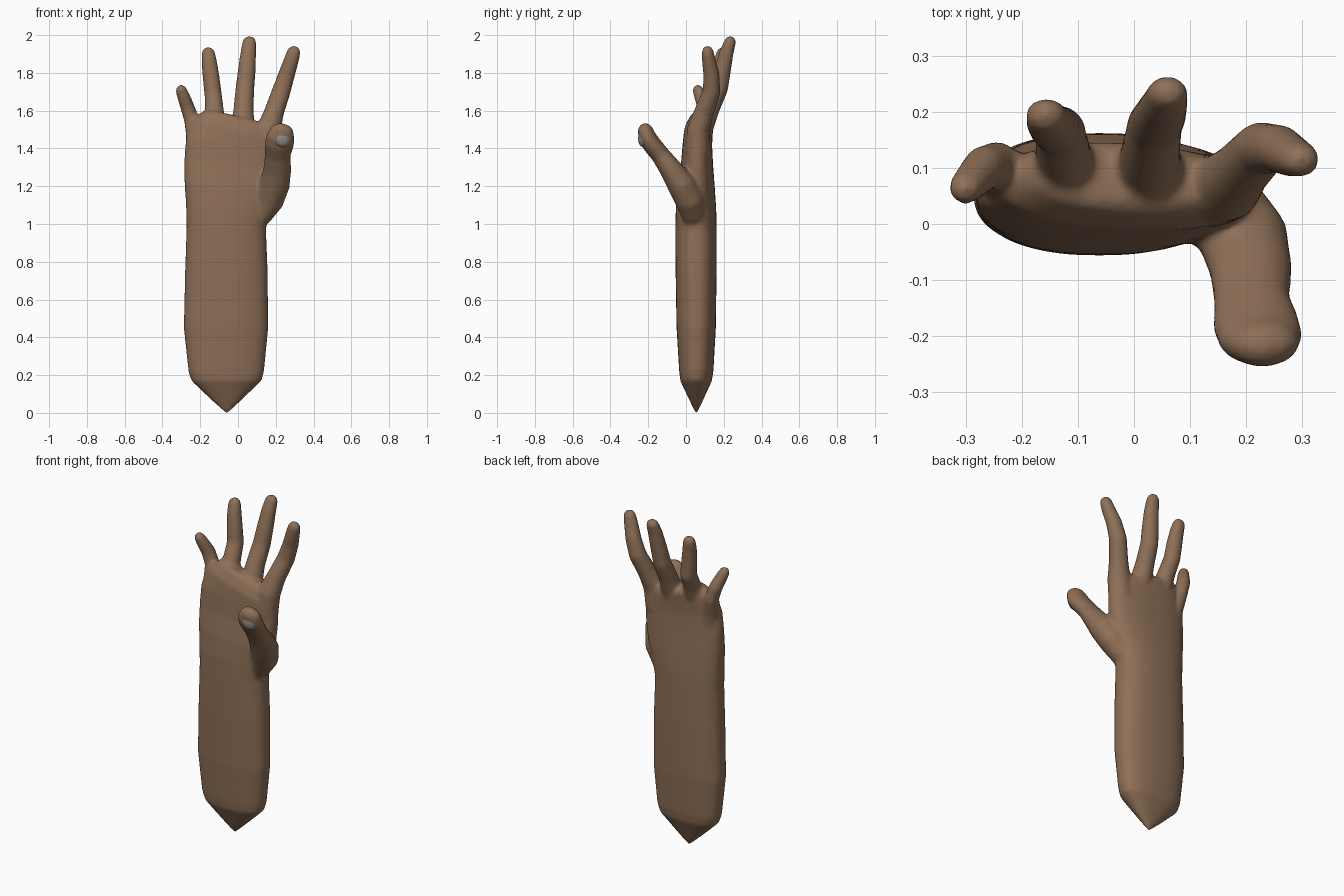
import bpy, bmesh, math
from mathutils import Vector


def material(name, rgb):
    m = bpy.data.materials.new(name)
    m.diffuse_color = (*rgb, 1)
    return m


def tube(bm, pts, power=2.0, seg=40, cap=False):
    """Loft elliptical rings (x, y, z, rx, ry) along a path."""
    pts = [(Vector(p[:3]), p[3], p[4]) for p in pts]
    if cap:  # rounded fingertip
        d = (pts[-1][0] - pts[-2][0]).normalized()
        c, rx, ry = pts[-1]
        for a in (25, 45, 65, 82):
            t = math.radians(a)
            pts.append((c + d * min(rx, ry) * 1.15 * math.sin(t), rx * math.cos(t), ry * math.cos(t)))
    rings = []
    for i, (c, rx, ry) in enumerate(pts):
        t = (pts[min(i + 1, len(pts) - 1)][0] - pts[max(i - 1, 0)][0]).normalized()
        v = t.cross(Vector((1, 0, 0))).normalized()
        u = v.cross(t)
        ring = []
        for k in range(seg):
            a = 2 * math.pi * k / seg
            ca, sa = math.cos(a), math.sin(a)
            ring.append(bm.verts.new(c + u * rx * math.copysign(abs(ca) ** (2 / power), ca)
                                     + v * ry * math.copysign(abs(sa) ** (2 / power), sa)))
        rings.append(ring)
    for r, s in zip(rings, rings[1:]):
        for k in range(seg):
            j = (k + 1) % seg
            bm.faces.new((r[k], r[j], s[j], s[k]))
    bm.faces.new(rings[0][::-1])
    bm.faces.new(rings[-1])


bm = bmesh.new()

# forearm and palm: z, x range, y range
arm = [(-.008, -.061, -.059, .054, .056), (.17, -.245, .125, -.03, .137), (.22, -.262, .138, -.036, .145),
       (.45, -.287, .16, -.05, .158), (.75, -.28, .157, -.055, .162), (.98, -.272, .148, -.056, .162),
       (1.08, -.276, .165, -.054, .16), (1.2, -.284, .2, -.045, .152), (1.32, -.285, .215, -.026, .143),
       (1.42, -.278, .22, -.018, .138), (1.49, -.25, .222, -.01, .142), (1.54, -.19, .2, .015, .145),
       (1.56, -.15, .17, .04, .13)]
tube(bm, [((a + b) / 2, (c + d) / 2, z, (b - a) / 2, (d - c) / 2) for z, a, b, c, d in arm], 2.4, 56)

# four fingers
fingers = {
    "little": [(-.2, .06, 1.34, .065, .06), (-.222, .075, 1.45, .052, .054), (-.245, .105, 1.55, .04, .043),
               (-.268, .1, 1.62, .038, .04), (-.29, .075, 1.68, .034, .034), (-.3, .065, 1.705, .031, .03)],
    "ring": [(-.11, .06, 1.38, .07, .065), (-.118, .075, 1.5, .062, .06), (-.125, .12, 1.6, .05, .05),
             (-.132, .165, 1.69, .046, .047), (-.143, .172, 1.78, .045, .042), (-.152, .182, 1.86, .041, .037),
             (-.157, .192, 1.9, .037, .033)],
    "middle": [(.03, .06, 1.38, .07, .065), (.027, .08, 1.5, .064, .062), (.029, .125, 1.61, .053, .053),
               (.037, .175, 1.72, .05, .049), (.047, .195, 1.82, .047, .044), (.055, .215, 1.91, .042, .038),
               (.06, .232, 1.96, .038, .032)],
    "index": [(.14, .06, 1.38, .075, .065), (.162, .065, 1.5, .066, .06), (.19, .095, 1.59, .053, .053),
              (.228, .135, 1.7, .05, .048), (.257, .135, 1.79, .045, .043), (.283, .12, 1.87, .04, .037),
              (.295, .115, 1.908, .037, .032)]}
for pts in fingers.values():
    tube(bm, pts, cap=True)

# thumb
tube(bm, [(.12, .045, 1.03, .05, .06), (.165, .02, 1.12, .075, .075), (.195, -.025, 1.21, .08, .075),
          (.208, -.08, 1.29, .074, .06), (.21, -.135, 1.365, .068, .05), (.218, -.18, 1.42, .078, .05),
          (.226, -.205, 1.46, .076, .047), (.232, -.212, 1.485, .066, .043)], 2.0, 40, True)

bmesh.ops.recalc_face_normals(bm, faces=bm.faces)
me = bpy.data.meshes.new("hand_and_forearm")
bm.to_mesh(me)
bm.free()
hand = bpy.data.objects.new("hand_and_forearm", me)
bpy.context.collection.objects.link(hand)
me.materials.append(material("skin", (.27, .16, .095)))

# fuse the parts into one skin
r = hand.modifiers.new("fuse", 'REMESH')
r.mode = 'VOXEL'
r.voxel_size = .009
r.use_smooth_shade = True
s = hand.modifiers.new("soften", 'SMOOTH')
s.factor = .5
s.iterations = 12

# thumb nail on the front of the tip
bpy.ops.mesh.primitive_uv_sphere_add(segments=32, ring_count=16, radius=1, location=(.236, -.222, 1.462),
                                     rotation=(math.radians(-8), 0, math.radians(12)))
nail = bpy.context.object
nail.name = "thumb_nail"
nail.scale = (.048, .03, .055)
nail.data.materials.append(material("nail", (.3, .25, .22)))
bpy.ops.object.shade_smooth()
